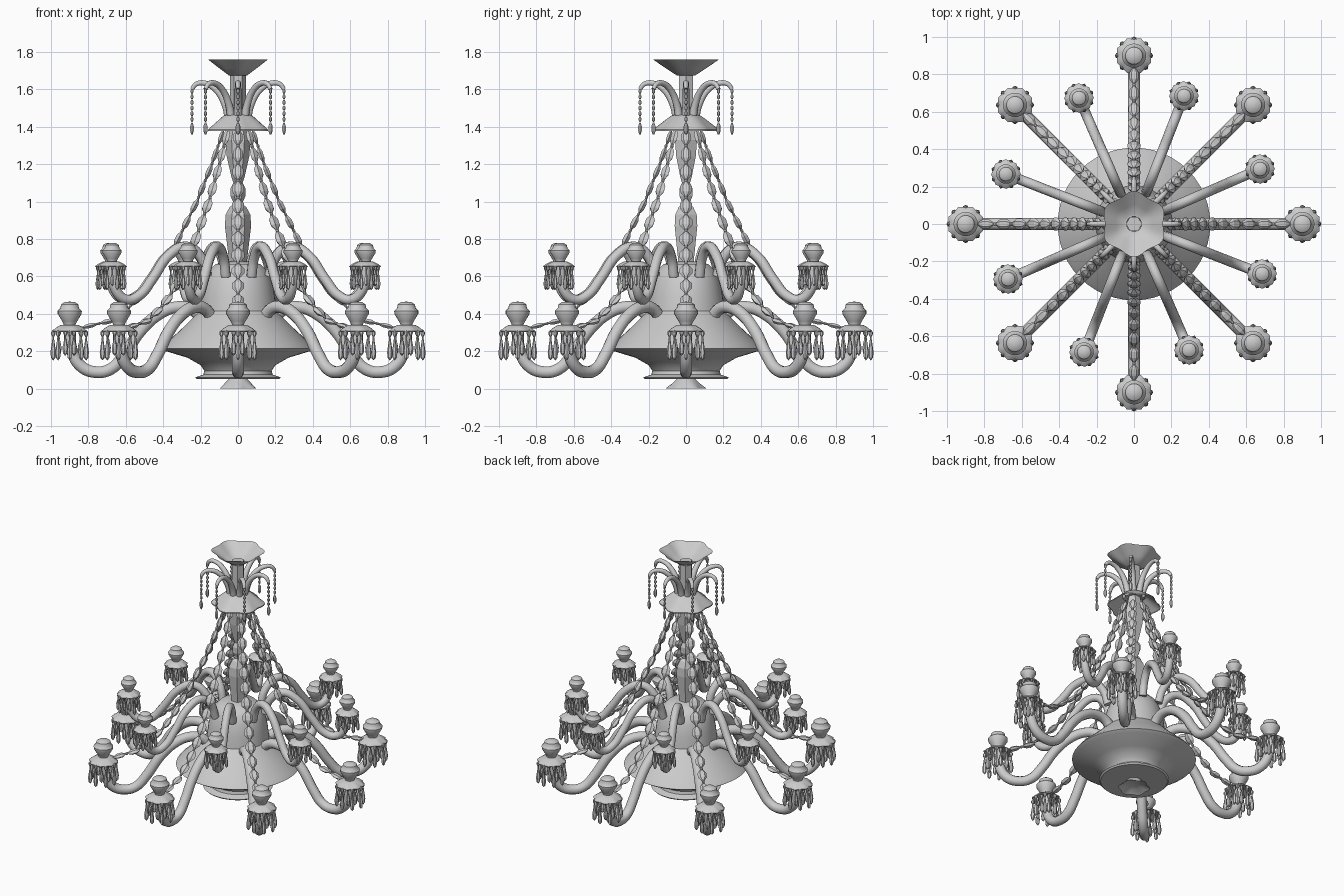
import bpy, bmesh
from math import sin, cos, pi, radians
from mathutils import Vector, Matrix

if "Cube" in bpy.data.objects:
    bpy.data.objects.remove(bpy.data.objects["Cube"])


def finish(name, bm, angle=None):
    bmesh.ops.recalc_face_normals(bm, faces=bm.faces[:])
    me = bpy.data.meshes.new(name)
    bm.to_mesh(me)
    bm.free()
    ob = bpy.data.objects.new(name, me)
    bpy.context.collection.objects.link(ob)
    if angle:
        bpy.ops.object.select_all(action='DESELECT')
        ob.select_set(True)
        bpy.context.view_layer.objects.active = ob
        bpy.ops.object.shade_smooth_by_angle(angle=radians(angle))
    return ob


def lathe(bm, prof, n, M=Matrix(), lobes=6, phase=0.0):
    """Spin (radius, z[, ruffle]) points around z; ruffle makes a scalloped edge."""
    rings = []
    for p in prof:
        r, z, amp = p[0], p[1], (p[2] if len(p) > 2 else 0)
        if r == 0:
            rings.append([bm.verts.new(M @ Vector((0, 0, z)))])
            continue
        ring = []
        for i in range(n):
            a = 2 * pi * i / n + phase
            rr = r - amp * cos(lobes * a)
            ring.append(bm.verts.new(M @ Vector((rr * cos(a), rr * sin(a), z))))
        rings.append(ring)
    for a, b in zip(rings, rings[1:]):
        for i in range(n):
            j = (i + 1) % n
            f = [a[i % len(a)], a[j % len(a)], b[j % len(b)], b[i % len(b)]]
            bm.faces.new(list(dict.fromkeys(f)))


def spun(name, prof, n, angle=None, **kw):
    bm = bmesh.new()
    lathe(bm, prof, n, **kw)
    return finish(name, bm, angle)


def crystal(bm, p, d, side, length, w, t):
    """Cut hexagonal crystal along d, half-width w along side, half-thickness t."""
    d, side = d.normalized(), side.normalized()
    M = Matrix((side * w, d.cross(side) * t, d * length)).transposed().to_4x4()
    M.translation = p
    lathe(bm, [(0, -.5), (.35, -.5), (1, -.2), (1, .2), (.35, .5), (0, .5)], 6, M)


def tubes(name, path, angles, r, taper=1.0):
    """Bent glass tubes following an (r, z) path at each angle."""
    cu = bpy.data.curves.new(name, 'CURVE')
    cu.dimensions = '3D'
    cu.bevel_depth, cu.bevel_resolution, cu.resolution_u = r, 3, 5
    cu.use_fill_caps = True
    for a in angles:
        s = cu.splines.new('BEZIER')
        s.bezier_points.add(len(path) - 1)
        for i, (bp, (q, z)) in enumerate(zip(s.bezier_points, path)):
            bp.co = (q * cos(a), q * sin(a), z)
            bp.handle_left_type = bp.handle_right_type = 'AUTO'
            bp.radius = 1 + (taper - 1) * i / (len(path) - 1)
    ob = bpy.data.objects.new(name, cu)
    bpy.context.collection.objects.link(ob)


EIGHT = [k * pi / 4 for k in range(8)]
UPPER = [radians(b + 90 * k) for k in range(4) for b in (23.6, 68.7)]
DOWN = Vector((0, 0, -1))

# Central bell-shaped body with flared dish
spun("body", [(0, .05), (.22, .05), (.23, .06), (.185, .075), (.18, .095), (.2, .125),
              (.27, .165), (.385, .2), (.408, .215), (.39, .238), (.29, .33), (.205, .415),
              (.195, .5), (.18, .57), (.155, .63), (.12, .665), (.05, .68), (0, .68)], 48, 35)

# Bottom flower
spun("bottom_flower", [(0, .052), (.05, .05), (.07, .03), (.098, .003, .008), (.1, 0, .008),
                       (.06, .02), (0, .03)], 36, 35)

# Faceted stem: baluster, ball, vase and top tube
spun("stem", [(0, .62), (.045, .64), (.05, .7), (.07, .87), (.066, .93), (.045, .97), (.025, .985),
              (.027, 1.0), (.04, 1.03), (.04, 1.07), (.025, 1.1), (.035, 1.13), (.06, 1.24),
              (.068, 1.33), (.055, 1.38), (.043, 1.44), (.043, 1.69), (0, 1.69)], 6)

# Scalloped collar opening down and canopy opening up
spun("collar", [(.04, 1.47), (.075, 1.46), (.09, 1.45, .002), (.166, 1.385, .011),
                (.166, 1.378, .011)], 48, 40)
spun("canopy", [(.04, 1.675), (.05, 1.675), (.1, 1.71, .004), (.166, 1.76, .011)], 48, 40)

# Curved glass arms
tubes("lower_arms", [(.19, .37), (.25, .425), (.33, .435), (.42, .40), (.52, .31), (.61, .18),
                     (.68, .105), (.76, .088), (.84, .12), (.89, .21), (.9, .33)], EIGHT, .033)
tubes("upper_arms", [(.18, .6), (.215, .7), (.3, .76), (.4, .715), (.5, .585), (.58, .495),
                     (.655, .477), (.715, .53), (.735, .66)], UPPER, .027)
tubes("top_sprays", [(.05, 1.44), (.07, 1.52), (.12, 1.6), (.18, 1.633), (.225, 1.627),
                     (.246, 1.6)], EIGHT, .022, .5)

# Small bead strands hanging from the top sprays
bm = bmesh.new()
for a in EIGHT:
    side = Vector((-sin(a), cos(a), 0))
    base = Vector((.246 * cos(a), .246 * sin(a), 0))
    for i in range(6):
        crystal(bm, base + Vector((0, 0, 1.59 - .03 * i)), DOWN, side, .028, .009, .009)
    crystal(bm, base + Vector((0, 0, 1.39)), DOWN, side, .065, .013, .011)
finish("spray_strands", bm)


# Candle cups, scalloped drip pans and hanging drops
def candles(prefix, angles, radius, z, s):
    cups, pans, drops = bmesh.new(), bmesh.new(), bmesh.new()
    for a in angles:
        M = (Matrix.Translation((radius * cos(a), radius * sin(a), z)) @ Matrix.Rotation(a, 4, 'Z')
             @ Matrix.Scale(s, 4))
        lathe(cups, [(0, -.03), (.03, -.03), (.032, 0), (.04, .015), (.064, .055), (.065, .07),
                     (.05, .085), (.046, .105), (.028, .117), (0, .12)], 20, M)
        lathe(pans, [(.03, -.004), (.05, -.006), (.075, -.02, .003), (.093, -.036, .006),
                     (.09, -.042, .006), (.03, -.02)], 32, M, 8, pi / 8)
        for k in range(16):
            b = k * pi / 8
            out = k % 2 == 0
            r, top, n = (.088, -.03, .15) if out else (.062, -.025, .13)
            R = M @ Matrix.Rotation(b, 4, 'Z') @ Matrix.Translation((r, 0, top))
            lathe(drops, [(0, 0), (.011, -.012), (.011, -.026), (.004, -.04), (.006, -.06),
                          (.015, -n + .03), (.012, -n), (0, -n - .015)], 6, R)
    finish(prefix + "_candle_cups", cups, 40)
    finish(prefix + "_drip_pans", pans, 40)
    finish(prefix + "_crystal_drops", drops)


candles("lower", EIGHT, .9, .345, 1.0)
candles("upper", UPPER, .735, .683, .8)

# Long crystal garlands from the collar to the lower candles
path = [Vector((q, 0, z)) for q, z in [(.075, 1.39), (.14, 1.2), (.22, 1.0), (.32, .8), (.385, .68),
                                       (.45, .58), (.52, .49), (.6, .42), (.69, .36), (.84, .325)]]


def along(t):
    for p, q in zip(path, path[1:]):
        seg = (q - p).length
        if t <= seg:
            return p + (q - p) * t / seg, q - p
        t -= seg
    return path[-1], path[-1] - path[-2]


total = sum((q - p).length for p, q in zip(path, path[1:]))
bm = bmesh.new()
count = 14
step = total / count
for a in EIGHT:
    R = Matrix.Rotation(a, 3, 'Z')
    side = R @ Vector((0, 1, 0))
    for i in range(count):
        p, d = along((i + .5) * step)
        w = .024 + .01 * sin(pi * (i + .5) / count)
        crystal(bm, R @ p, R @ d, side, step * .84, w, w * .55)
        p, d = along((i + 1) * step)
        crystal(bm, R @ p, R @ d, side, step * .22, .009, .009)
finish("crystal_garlands", bm)
